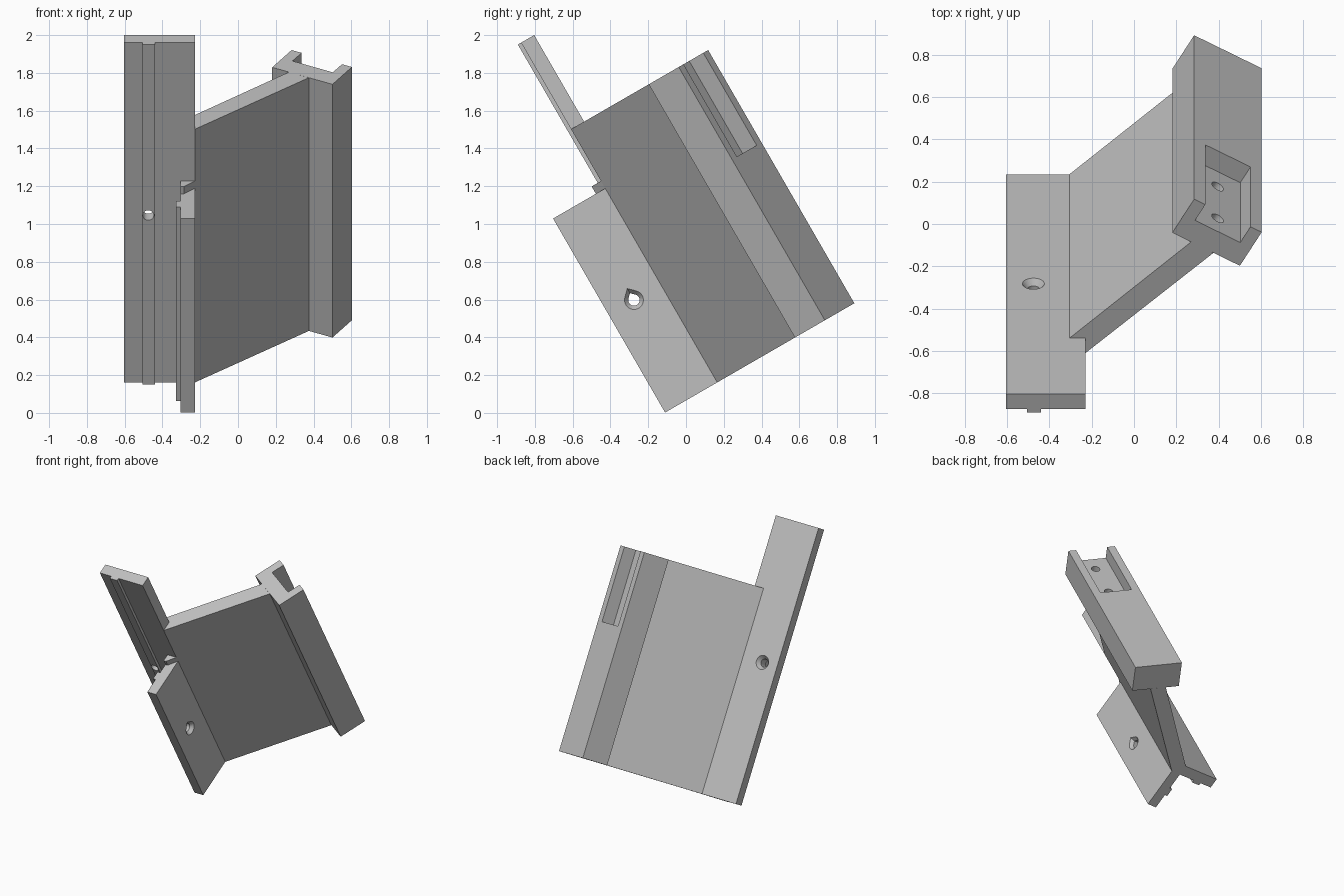
import bpy, bmesh, math
from mathutils import Vector

cube = bpy.data.objects.get("Cube")
if cube:
    bpy.data.objects.remove(cube, do_unlink=True)

grey = bpy.data.materials.new("plain grey")
grey.use_nodes = True
COLOUR = (0.52, 0.52, 0.52, 1)
grey.diffuse_color = COLOUR
grey.node_tree.nodes["Principled BSDF"].inputs["Base Color"].default_value = COLOUR

TILT = math.radians(30)          # whole bracket leans forward
LOW, TOP, TALL, LEG_TOP = 0.057, 1.605, 2.134, 1.243


def loft(name, rings):
    """Closed solid through matching rings of points."""
    bm = bmesh.new()
    loops = [[bm.verts.new(p) for p in ring] for ring in rings]
    n = len(loops[0])
    bm.faces.new(loops[0])
    bm.faces.new(loops[-1])
    for a, b in zip(loops, loops[1:]):
        for i in range(n):
            j = (i + 1) % n
            bm.faces.new((a[i], a[j], b[j], b[i]))
    bmesh.ops.recalc_face_normals(bm, faces=bm.faces)
    mesh = bpy.data.meshes.new(name)
    bm.to_mesh(mesh)
    bm.free()
    mesh.materials.append(grey)
    ob = bpy.data.objects.new(name, mesh)
    bpy.context.collection.objects.link(ob)
    ob.rotation_euler.x = TILT
    return ob


def prism(name, section, z0, z1):
    return loft(name, [[(x, y, z) for x, y in section] for z in (z0, z1)])


def box(x0, x1, y0, y1):
    return [(x0, y0), (x1, y0), (x1, y1), (x0, y1)]


def bore(centre, axis, steps, teardrop=False):
    """Hole cutter; steps are (distance along axis, radius)."""
    axis = Vector(axis).normalized()
    up = Vector((0, 0, 1))
    side = up.cross(axis)
    outline = []
    for i in range(32):
        a = math.tau * i / 32
        if teardrop and 9 > i > 3:
            if i == 8:
                outline.append((0, math.sqrt(2)))
            elif i == 4:
                outline.append((math.cos(a), math.sin(a)))
            continue
        if teardrop and 8 < i < 12:
            continue
        outline.append((math.cos(a), math.sin(a)))
    return loft("hole_cutter", [[Vector(centre) + axis * d + side * (u * r) + up * (v * r)
                                 for u, v in outline] for d, r in steps])


def cut(ob, cutters):
    bpy.context.view_layer.update()
    for c in cutters:
        mod = ob.modifiers.new("cut", 'BOOLEAN')
        mod.operation = 'DIFFERENCE'
        mod.solver = 'EXACT'
        mod.object = c
        bpy.context.view_layer.objects.active = ob
        bpy.ops.object.modifier_apply(modifier=mod.name)
    for c in cutters:
        bpy.data.objects.remove(c, do_unlink=True)


# Tall mounting plate with a locating rib on its front face
tall_plate = prism("tall_plate", [
    (-0.604, 0.224), (-0.505, 0.224), (-0.505, 0.204), (-0.44, 0.204),
    (-0.44, 0.224), (-0.228, 0.224), (-0.228, 0.304), (-0.604, 0.304)], LOW, TALL)
cut(tall_plate, [bore((-0.475, 0.304, 1.09), (0, -1, 0),
                      [(-0.01, 0.056), (0.0, 0.052), (0.03, 0.03), (0.2, 0.03)])])

# Short leg with its own rib on the inner face
short_leg = prism("short_leg", [
    (-0.228, -0.095), (-0.228, 0.224), (-0.305, 0.224), (-0.305, 0.09),
    (-0.327, 0.09), (-0.327, 0.025), (-0.305, 0.025), (-0.305, -0.095)], LOW, LEG_TOP)
cut(short_leg, [bore((-0.228, 0.06, 0.655), (-1, 0, 0),
                     [(-0.01, 0.052), (0.0, 0.05), (0.025, 0.03), (0.2, 0.03)], True)])

# Small stub above the leg in the corner
prism("corner_stub", [(-0.305, 0.167), (-0.285, 0.167), (-0.228, 0.224), (-0.305, 0.224)],
      LEG_TOP, 1.288)

# Slanted web
prism("web", [(-0.228, 0.224), (0.375, 0.769), (0.27, 0.829), (-0.305, 0.304),
              (-0.228, 0.304)], LOW, TOP)

# Angled rail with an open-topped slot and two screw holes in the slot floor
corner = Vector((0.5, 0.699))
deep = Vector((0.103, 0.183))            # from front face to back face
wide = Vector((-0.319, 0.18))            # along the face


def rail_section(u0, u1, d0, d1):
    return [tuple(corner + wide * u + deep * d)
            for u, d in ((u0, d0), (u1, d0), (u1, d1), (u0, d1))]


rail = prism("slotted_rail", rail_section(0, 1, 0, 1), LOW, TOP)
slot = prism("slot_cutter", rail_section(0.165, 0.835, 0.53, 1.3), 1.04, TOP + 0.1)
floor = corner + wide * 0.5 + deep * 0.53
holes = [bore((floor.x, floor.y, z), (-deep.x, -deep.y, 0), [(-0.03, 0.032), (0.085, 0.032)])
         for z in (1.18, 1.48)]
cut(rail, [slot] + holes)
